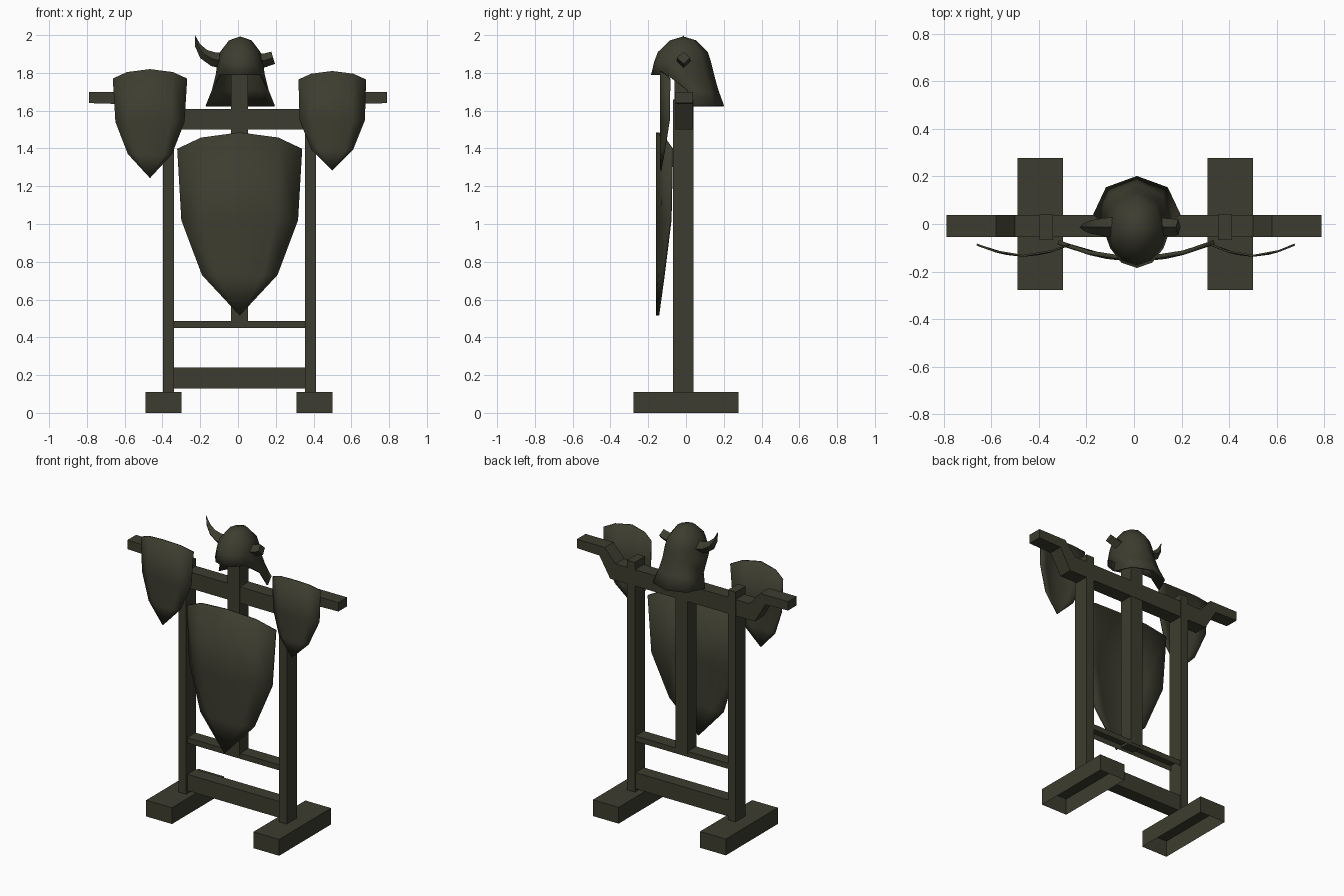
import bpy, bmesh, math
from mathutils import Vector

if "Cube" in bpy.data.objects:
    bpy.data.objects.remove(bpy.data.objects["Cube"])

mat = bpy.data.materials.new("dark_olive_wood")
mat.diffuse_color = (0.046, 0.046, 0.029, 1)
mat.use_nodes = True
mat.node_tree.nodes["Principled BSDF"].inputs["Base Color"].default_value = mat.diffuse_color


def finish(name, bm, thick=0, angle=40):
    bmesh.ops.remove_doubles(bm, verts=bm.verts, dist=1e-5)
    bmesh.ops.recalc_face_normals(bm, faces=bm.faces)
    me = bpy.data.meshes.new(name)
    bm.to_mesh(me)
    bm.free()
    me.materials.append(mat)
    me.shade_smooth()
    me.set_sharp_from_angle(angle=math.radians(angle))
    ob = bpy.data.objects.new(name, me)
    bpy.context.collection.objects.link(ob)
    if thick:
        m = ob.modifiers.new("thickness", 'SOLIDIFY')
        m.thickness = abs(thick)
        m.offset = -1 if thick > 0 else 1
    return ob


def box(name, x0, x1, y0, y1, z0, z1, open_bottom=False):
    bm = bmesh.new()
    bmesh.ops.create_cube(bm, size=1)
    for v in bm.verts:
        v.co = ((x0 + x1) / 2 + v.co.x * (x1 - x0), (y0 + y1) / 2 + v.co.y * (y1 - y0),
                (z0 + z1) / 2 + v.co.z * (z1 - z0))
    if open_bottom:
        bm.normal_update()
        bmesh.ops.delete(bm, geom=[f for f in bm.faces if f.normal.z < -0.9], context='FACES_ONLY')
    return finish(name, bm)


# Stand: feet, posts and rails
for side, s in (("left", -1), ("right", 1)):
    c = 0.005 + s * 0.40
    box(side + "_foot", c - 0.096, c + 0.096, -0.277, 0.277, 0, 0.11, True)
    p = 0.007 + s * 0.376
    box(side + "_post", p - 0.029, p + 0.029, -0.068, 0.04, 0.11, 1.66)
box("center_post", -0.037, 0.054, -0.06, 0.036, 0.47, 1.88)
box("lower_rail", -0.345, 0.357, -0.055, 0.034, 0.13, 0.24)
box("upper_rail", -0.345, 0.357, -0.055, 0.034, 0.45, 0.487, True)

# Yoke-shaped shoulder beam: stepped profile extruded in depth
half = [(0.50, 1.61), (0.58, 1.70), (0.788, 1.70), (0.788, 1.64), (0.62, 1.635), (0.54, 1.50)]
bm = bmesh.new()
prof = half + [(-x, z) for x, z in reversed(half)]
face = bm.faces.new([bm.verts.new((x, -0.055, z)) for x, z in prof])
ext = bmesh.ops.extrude_face_region(bm, geom=[face])
bmesh.ops.translate(bm, vec=(0, 0.093, 0), verts=[v for v in ext['geom'] if isinstance(v, bmesh.types.BMVert)])
bmesh.ops.triangulate(bm, faces=[f for f in bm.faces if len(f.verts) > 4])
finish("shoulder_beam", bm, angle=25)


# Curved heater-shaped plates: rows of (half width, z), bent around z
def shield(name, cx, rows, bulge, y_mid, y_edge, thick):
    ts = (-1, -0.62, 0, 0.62, 1)
    wide = rows[0][0]
    bm = bmesh.new()
    grid = []
    for i, (hw, z) in enumerate(rows):
        row = []
        for t in ts:
            x = t * hw
            lift = bulge * (1 - abs(t) ** 2.4) if i == 0 else 0
            y = y_mid + (y_edge - y_mid) * (abs(x) / wide) ** 1.8
            row.append(bm.verts.new((cx + x, y, z + lift)))
        grid.append(row)
    for a, b in zip(grid, grid[1:]):
        for i in range(4):
            bm.faces.new((a[i], b[i], b[i + 1], a[i + 1]))
    bm.normal_update()
    ob = finish(name, bm)
    if sum(p.normal.y for p in ob.data.polygons) > 0:
        ob.data.flip_normals()
    m = ob.modifiers.new("thickness", 'SOLIDIFY')
    m.thickness = thick


shield("chest_shield", 0.009, [(0.331, 1.398), (0.309, 1.02), (0.2, 0.73), (0, 0.515)], 0.087, -0.16, -0.085, 0.018)
shield("left_shoulder_plate", -0.466, [(0.197, 1.77), (0.183, 1.54), (0.117, 1.37), (0, 1.243)],
       0.05, -0.138, -0.09, 0.008)
shield("right_shoulder_plate", 0.499, [(0.179, 1.765), (0.173, 1.55), (0.11, 1.392), (0, 1.283)],
       0.045, -0.138, -0.09, 0.008)

# Helmet: rings of (z, half width, centre y, half depth), open at the face
CX = 0.012
angs = [-90, -60, -30, 0, 45, 90, 135, 180, 210, 240]
rings = [(1.972, 0.06, -0.015, 0.07), (1.91, 0.107, -0.017, 0.132), (1.86, 0.12, -0.018, 0.15),
         (1.79, 0.13, -0.018, 0.167), (1.71, 0.15, 0.008, 0.163), (1.625, 0.184, 0.04, 0.162)]
bm = bmesh.new()
loops = []
for z, rx, cy, ry in rings:
    loops.append([bm.verts.new((CX + rx * math.cos(math.radians(a)), cy + ry * math.sin(math.radians(a)), z))
                  for a in angs])
top = bm.verts.new((CX, -0.015, 1.993))
n = len(angs)
for i in range(n):
    bm.faces.new((top, loops[0][i], loops[0][(i + 1) % n]))
for r, (a, b) in enumerate(zip(loops, loops[1:])):
    for i in (range(n) if r < 3 else range(3, 7)):
        j = (i + 1) % n
        bm.faces.new((a[i], b[i], b[j], a[j]))
# cheek corners
bm.faces.new((loops[3][2], loops[4][3], loops[3][3]))
bm.faces.new((loops[3][8], loops[3][7], loops[4][7]))
bmesh.ops.delete(bm, geom=[v for v in bm.verts if not v.link_faces], context='VERTS')
finish("helmet", bm, thick=0.008, angle=60)


# Horns: four-sided tapered tubes along (x, z, radius)
def horn(name, path):
    bm = bmesh.new()
    prev = None
    for i, (x, z, r) in enumerate(path):
        a, b = path[max(i - 1, 0)], path[min(i + 1, len(path) - 1)]
        d = Vector((b[0] - a[0], 0, b[1] - a[1])).normalized()
        up = Vector((-d.z, 0, d.x))
        c = Vector((x, -0.013, z))
        ring = [bm.verts.new(c + o * r) for o in (up, Vector((0, 1, 0)), -up, Vector((0, -1, 0)))]
        if prev:
            for k in range(4):
                bm.faces.new((prev[k], ring[k], ring[(k + 1) % 4], prev[(k + 1) % 4]))
        else:
            bm.faces.new(ring)
        prev = ring
    if path[-1][2] > 0.01:
        bm.faces.new(prev)
    finish(name, bm, angle=50)


horn("left_horn", [(-0.08, 1.865, 0.042), (-0.13, 1.872, 0.038), (-0.182, 1.9, 0.028),
                   (-0.213, 1.945, 0.015), (-0.228, 1.998, 0.001)])
horn("broken_right_horn", [(0.10, 1.862, 0.042), (0.14, 1.866, 0.036), (0.186, 1.88, 0.034)])
